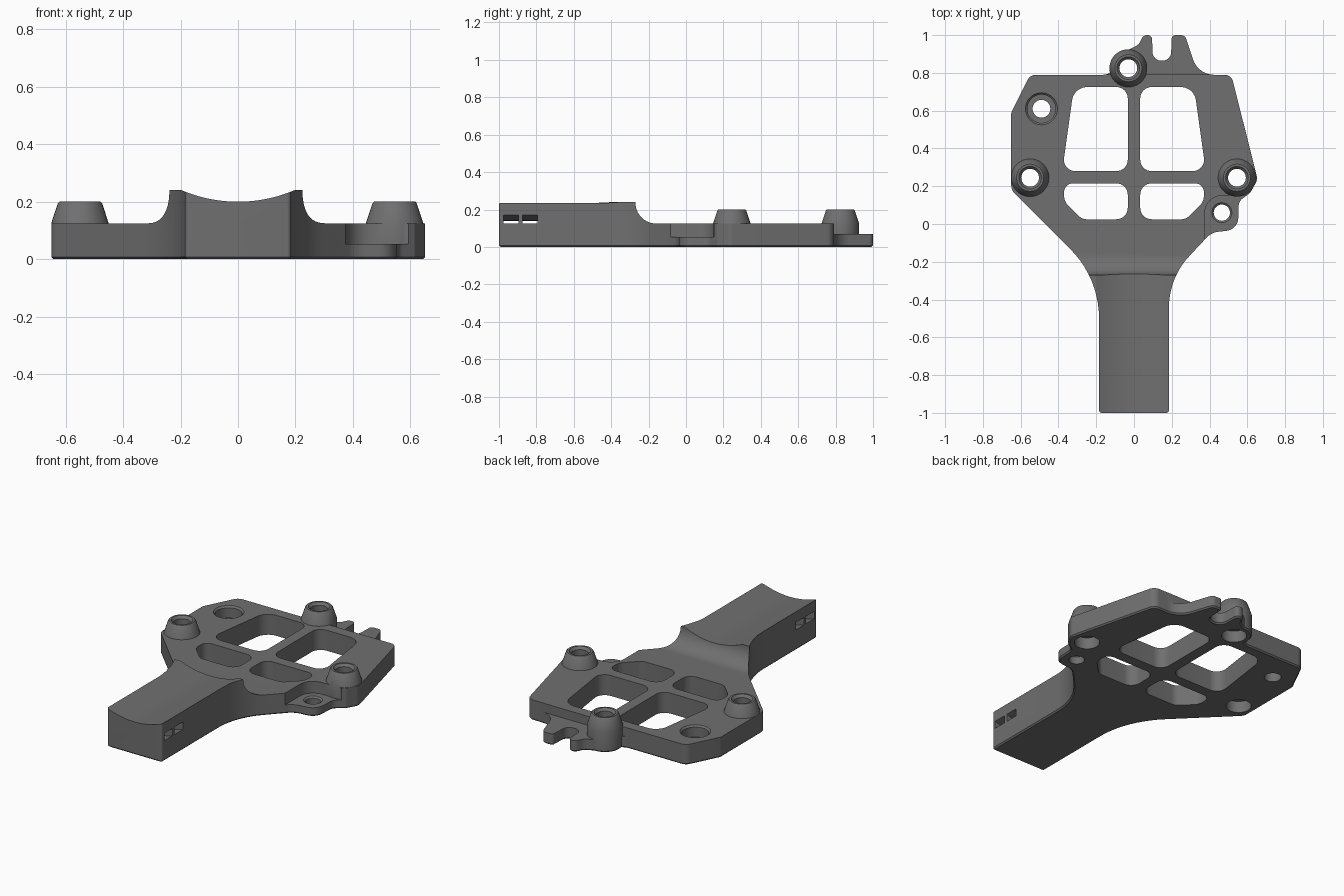
import bpy, bmesh, math
from mathutils import Vector

if "Cube" in bpy.data.objects:
    bpy.data.objects.remove(bpy.data.objects["Cube"])


def fillet(corners, steps=8):
    """Round each (x, y, radius) corner of a closed polygon."""
    out, n = [], len(corners)
    for i, (x, y, r) in enumerate(corners):
        p = Vector((x, y))
        a = Vector(corners[i - 1][:2]) - p
        b = Vector(corners[(i + 1) % n][:2]) - p
        half = a.angle(b) / 2
        if r <= 0:
            out.append(p)
            continue
        t = min(r / math.tan(half), 0.48 * a.length, 0.48 * b.length)
        r = t * math.tan(half)
        a.normalize()
        b.normalize()
        c = p + (a + b).normalized() * (r / math.sin(half))
        u, v = p + a * t - c, p + b * t - c
        sweep = math.pi - 2 * half
        for k in range(steps + 1):
            f = k / steps * sweep
            out.append(c + (u * math.sin(sweep - f) + v * math.sin(f)) / math.sin(sweep))
    return out


def finish(name, bm):
    bmesh.ops.recalc_face_normals(bm, faces=bm.faces)
    me = bpy.data.meshes.new(name)
    bm.to_mesh(me)
    bm.free()
    ob = bpy.data.objects.new(name, me)
    bpy.context.collection.objects.link(ob)
    return ob


def prism(name, pts, lo, hi, axis="z", chamfer=0):
    """Extrude a 2D polygon along an axis."""
    place = {"x": lambda a, b, d: (d, a, b),
             "y": lambda a, b, d: (a, d, b),
             "z": lambda a, b, d: (a, b, d)}[axis]
    bm = bmesh.new()
    low = [bm.verts.new(place(p[0], p[1], lo)) for p in pts]
    top = [bm.verts.new(place(p[0], p[1], hi)) for p in pts]
    base = bm.faces.new(low)
    bm.faces.new(top)
    n = len(pts)
    for i in range(n):
        j = (i + 1) % n
        bm.faces.new((low[i], low[j], top[j], top[i]))
    if chamfer:
        bmesh.ops.recalc_face_normals(bm, faces=bm.faces)
        bmesh.ops.bevel(bm, geom=list(base.edges), offset=chamfer, segments=1,
                        affect="EDGES", clamp_overlap=True)
    return finish(name, bm)


def lathe(name, profile, x, y, seg=40):
    """Solid of revolution from (radius, z) points, listed bottom to top."""
    bm = bmesh.new()
    rings = [[bm.verts.new((x + r * math.cos(math.tau * k / seg),
                            y + r * math.sin(math.tau * k / seg), z))
              for k in range(seg)] for r, z in profile]
    for a, b in zip(rings, rings[1:]):
        for k in range(seg):
            j = (k + 1) % seg
            bm.faces.new((a[k], a[j], b[j], b[k]))
    bm.faces.new(rings[0])
    bm.faces.new(rings[-1])
    return finish(name, bm)


def combine(target, other, op):
    m = target.modifiers.new(op.lower(), "BOOLEAN")
    m.operation, m.object, m.solver = op, other, "EXACT"
    bpy.context.view_layer.objects.active = target
    bpy.ops.object.modifier_apply(modifier=m.name)
    bpy.data.objects.remove(other)


def cut(other):
    combine(body, other, "DIFFERENCE")


def arc(cx, cy, r, a0, a1, n=24):
    return [(cx + r * math.cos(math.radians(a0 + (a1 - a0) * k / n)),
             cy + r * math.sin(math.radians(a0 + (a1 - a0) * k / n))) for k in range(n + 1)]


# Full outline: handle, flared neck, plate, side lug and forked end tab
outline = fillet([
    (-.185, -1, .015), (.185, -1, .015), (.185, -.285, .52), (.41, -.045, .1),
    (.55, -.03, .07), (.555, .12, .05), (.615, .165, .02), (.655, .235, .05),
    (.515, .79, .045), (.34, .79, .14), (.27, 1, .03), (.2, 1, .02),
    (.195, .865, .045), (.1, .865, .045), (.095, 1, .025), (.05, 1, .03),
    (.025, .95, .05), (-.075, .9, .06), (-.125, .79, .06), (-.55, .79, .05),
    (-.65, .59, .03), (-.65, .18, .06), (-.185, -.285, .52)], 10)
body = prism("mount_body", outline, 0, .24, chamfer=.008)

# Lower the deck, with a concave ramp up to the handle
cut(prism("deck_cut", arc(-.16, .235, .11, 180, 270, 14)
          + [(1.2, .125), (1.2, .4), (-.27, .4)], -1, 1, "x"))
# Hollowed saddle along the handle top
cut(prism("saddle_cut", arc(0, .7, .5, 235, 305, 40), -1.2, -.1, "y"))
# Thin end tab and thin side lug
cut(prism("tab_cut", [(-1, .791), (1, .791), (1, 1.2), (-1, 1.2)], .07, .4))
cut(prism("lug_cut", fillet([(.375, -.2, 0), (.375, .15, .09), (.59, .15, 0),
                             (.72, .11, 0), (.72, -.2, 0)]), .053, .4))

# Tapered bosses, bored through with a wider recess underneath
for bx, by in ((-.55, .245), (.545, .245), (-.03, .825)):
    combine(body, lathe("boss", [(.092, 0), (.1, .008), (.1, .125), (.077, .195),
                                 (.072, .2)], bx, by), "UNION")
    cut(lathe("boss_bore", [(.07, -.05), (.07, .07), (.047, .0701), (.047, .185),
                            (.06, .2), (.06, .25)], bx, by))

# Recessed screw hole in the plate and the lug hole
cut(lathe("screw_bore", [(.047, -.05), (.047, .055), (.075, .0551), (.075, .115),
                         (.085, .125), (.085, .2)], -.49, .61))
cut(lathe("lug_bore", [(.043, -.05), (.043, .044), (.053, .053), (.053, .1)], .465, .06))

# Four windows, mirrored left and right
for s in (-1, 1):
    cut(prism("upper_window", fillet([(s * .033, .725, .06), (s * .318, .725, .08),
              (s * .38, .28, .06), (s * .033, .28, .06)]), -.1, .3))
    cut(prism("lower_window", fillet([(s * .033, .215, .06), (s * .37, .215, .06),
              (s * .37, .12, .07), (s * .275, .025, .06), (s * .033, .025, .06)]), -.1, .3))

# Curved strap tunnels through the handle
for y0, y1 in ((-.975, -.895), (-.875, -.795)):
    cut(prism("strap_tunnel", arc(0, .7, .561, 245, 295) + arc(0, .7, .604, 295, 245),
              y0, y1, "y"))

# One dark grey finish
mat = bpy.data.materials.new("dark_grey")
mat.diffuse_color = (.16, .16, .16, 1)
mat.use_nodes = True
mat.node_tree.nodes["Principled BSDF"].inputs["Base Color"].default_value = mat.diffuse_color
body.data.materials.clear()
body.data.materials.append(mat)
for p in body.data.polygons:
    p.material_index = 0
bpy.ops.object.select_all(action="DESELECT")
body.select_set(True)
bpy.context.view_layer.objects.active = body
bpy.ops.object.shade_smooth_by_angle(angle=math.radians(30))
